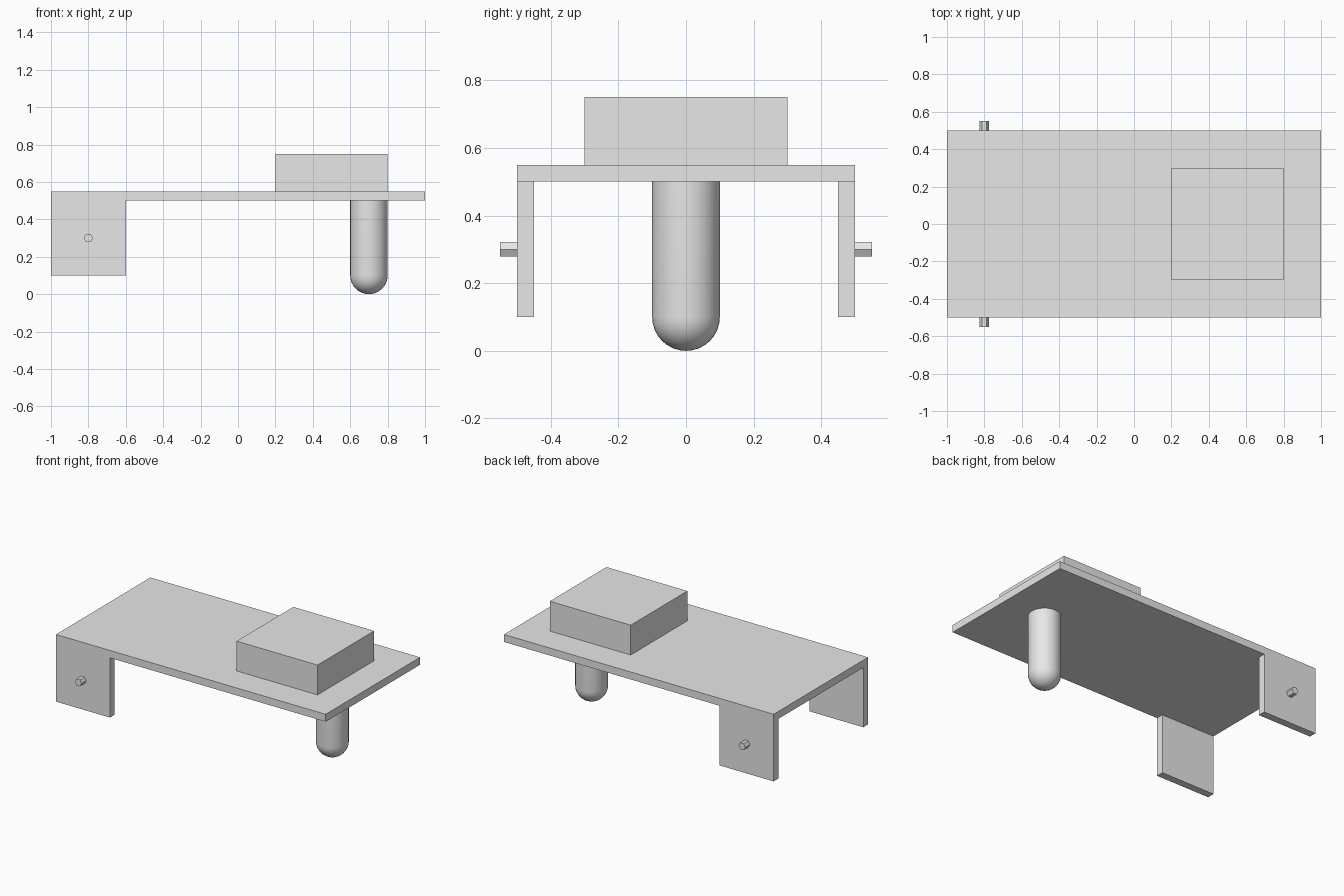
import bpy
import bmesh
from math import pi, sin, cos, radians
from mathutils import Matrix

cube = bpy.data.objects.get("Cube")
if cube:
    bpy.data.objects.remove(cube, do_unlink=True)

# Single light grey material
grey = bpy.data.materials.new("light_grey")
grey.use_nodes = True
COLOR = (0.8, 0.8, 0.8, 1)
grey.diffuse_color = COLOR
grey.node_tree.nodes["Principled BSDF"].inputs["Base Color"].default_value = COLOR


def finish(name, bm):
    """Turn a bmesh into a named, coloured object."""
    bmesh.ops.recalc_face_normals(bm, faces=bm.faces)
    mesh = bpy.data.meshes.new(name)
    bm.to_mesh(mesh)
    bm.free()
    mesh.materials.append(grey)
    obj = bpy.data.objects.new(name, mesh)
    bpy.context.collection.objects.link(obj)
    return obj


def box(name, low, high):
    bm = bmesh.new()
    size = [b - a for a, b in zip(low, high)]
    center = [(a + b) / 2 for a, b in zip(low, high)]
    matrix = Matrix.Translation(center) @ Matrix.Diagonal((*size, 1))
    bmesh.ops.create_cube(bm, size=1, matrix=matrix)
    return finish(name, bm)


def pin(name, x, y, z, radius, length):
    """Six-sided peg lying along y."""
    bm = bmesh.new()
    matrix = (Matrix.Translation((x, y, z)) @ Matrix.Rotation(pi / 2, 4, "X")
              @ Matrix.Rotation(pi / 2, 4, "Z"))
    bmesh.ops.create_cone(bm, cap_ends=True, segments=6, radius1=radius,
                          radius2=radius, depth=length, matrix=matrix)
    # Keep two corners pointing along x
    if max(v.co.x for v in bm.verts) < x + radius * 0.95:
        bmesh.ops.rotate(bm, verts=bm.verts, cent=(x, y, z),
                         matrix=Matrix.Rotation(pi / 6, 3, "Y"))
    return finish(name, bm)


def round_leg(name, x, radius, top, segments=32, rings=8):
    """Cylinder with a hemispherical foot, turned from a profile."""
    bm = bmesh.new()
    arc = [i * pi / 2 / rings for i in range(rings + 1)]
    profile = [(radius * sin(a), radius * (1 - cos(a))) for a in arc]
    profile += [(radius, top), (0, top)]
    verts = [bm.verts.new((x + r, 0, z)) for r, z in profile]
    edges = [bm.edges.new(pair) for pair in zip(verts, verts[1:])]
    bmesh.ops.spin(bm, geom=verts + edges, cent=(x, 0, 0), axis=(0, 0, 1),
                   angle=2 * pi, steps=segments)
    bmesh.ops.remove_doubles(bm, verts=bm.verts, dist=0.0001)
    obj = finish(name, bm)
    bpy.ops.object.select_all(action="DESELECT")
    obj.select_set(True)
    bpy.context.view_layer.objects.active = obj
    bpy.ops.object.shade_smooth_by_angle(angle=radians(30))
    return obj


# Deck and raised block
box("deck_plate", (-1, -0.5, 0.5), (1, 0.5, 0.55))
box("raised_block", (0.2, -0.3, 0.55), (0.8, 0.3, 0.75))

# Side brackets with outward axle pins
for side, label in ((-1, "front"), (1, "back")):
    y_low, y_high = sorted((side * 0.45, side * 0.5))
    box(label + "_side_bracket", (-1, y_low, 0.1), (-0.6, y_high, 0.5))
    pin(label + "_axle_pin", -0.8, side * 0.525, 0.3, 0.025, 0.05)

# Rounded support leg
round_leg("round_support_leg", 0.7, 0.1, 0.5)
